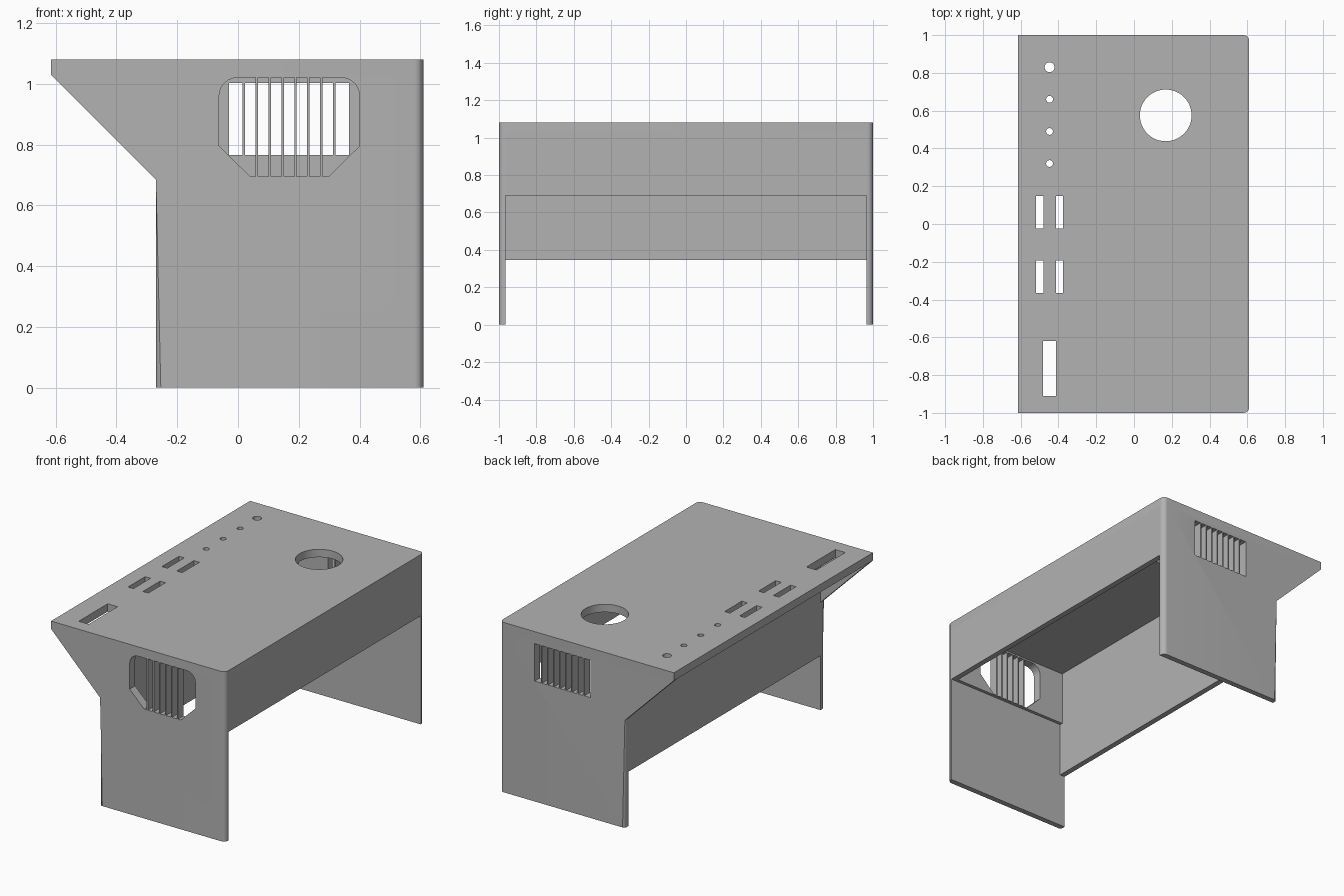
import bpy, bmesh, math

cube = bpy.data.objects.get("Cube")
if cube:
    bpy.data.objects.remove(cube, do_unlink=True)

grey = bpy.data.materials.new("plain_grey")
grey.use_nodes = True
grey.diffuse_color = (0.45, 0.45, 0.45, 1)
grey.node_tree.nodes["Principled BSDF"].inputs["Base Color"].default_value = (0.45, 0.45, 0.45, 1)

TOP, UNDER, WALL = 1.08, 1.03, 0.035
RIGHT, LEFT, LIP = 0.61, -0.27, -0.615
INNER = 1 - WALL


def prism(name, pts, axis, lo, hi, round_edges=None, radius=0.0):
    """Extrude a flat outline along y or z; optionally round chosen edges."""
    place = (lambda p, d: (p[0], d, p[1])) if axis == "y" else (lambda p, d: (p[0], p[1], d))
    bm = bmesh.new()
    a = [bm.verts.new(place(p, lo)) for p in pts]
    b = [bm.verts.new(place(p, hi)) for p in pts]
    bm.faces.new(a)
    bm.faces.new(b[::-1])
    n = len(pts)
    for i in range(n):
        j = (i + 1) % n
        bm.faces.new((a[i], b[i], b[j], a[j]))
    bmesh.ops.recalc_face_normals(bm, faces=bm.faces)
    if round_edges:
        edges = [e for e in bm.edges if round_edges(*[v.co for v in e.verts])]
        bmesh.ops.bevel(bm, geom=edges, offset=radius, segments=6, profile=0.5, affect="EDGES")
    me = bpy.data.meshes.new(name)
    bm.to_mesh(me)
    bm.free()
    me.materials.append(grey)
    ob = bpy.data.objects.new(name, me)
    bpy.context.scene.collection.objects.link(ob)
    return ob


def rect(x0, x1, y0, y1):
    return [(x0, y0), (x1, y0), (x1, y1), (x0, y1)]


def disc(x, y, r, n=48):
    return [(x + r * math.cos(math.tau * i / n), y + r * math.sin(math.tau * i / n)) for i in range(n)]


def cut(targets, cutter):
    """Subtract the cutter from every target, then discard it."""
    cutter.hide_render = True
    for ob in targets:
        mod = ob.modifiers.new("cut", "BOOLEAN")
        mod.operation, mod.solver, mod.object = "DIFFERENCE", "EXACT", cutter
        deps = bpy.context.evaluated_depsgraph_get()
        me = bpy.data.meshes.new_from_object(ob.evaluated_get(deps))
        ob.modifiers.clear()
        ob.data = me
    bpy.data.objects.remove(cutter, do_unlink=True)


parts = []

# Table top with rounded corners on one long side
table_top = prism("table_top", rect(LIP, RIGHT, -1, 1), "z", UNDER, TOP,
                  lambda p, q: abs(p.x - q.x) + abs(p.y - q.y) < 1e-4 and p.x > 0, 0.03)
parts.append(table_top)

# Openings in the top: large round hole, small round holes, slots
holes = [(0.168, 0.575, 0.137), (-0.447, 0.83, 0.026)]
holes += [(-0.447, y, 0.018) for y in (0.66, 0.49, 0.32)]
slots = [rect(x, x + 0.038, y, y + 0.172) for x in (-0.518, -0.413) for y in (-0.025, -0.365)]
slots.append(rect(-0.483, -0.413, -0.91, -0.62))
for outline in [disc(*h) for h in holes] + slots:
    cut([table_top], prism("opening_cutter", outline, "z", 1.0, 1.2))

# End walls with a sloped bracket under the overhang, and inner linings
wall_outline = [(RIGHT, 0), (RIGHT, UNDER), (LIP, UNDER), (LEFT, 0.685), (LEFT, 0)]
ends = {}
for side, s in (("front", -1), ("back", 1)):
    def corner(x):
        return lambda p, q: (abs(p.x - x) + abs(q.x - x) < 1e-4
                             and p.y * s > 0.99 and q.y * s > 0.99)
    lo, hi = sorted((s * INNER, s))
    wall = prism(side + "_wall", wall_outline, "y", lo, hi, corner(RIGHT), 0.03)
    bm = bmesh.new()
    bm.from_mesh(wall.data)
    leg_edge = [e for e in bm.edges if corner(LEFT)(*[v.co for v in e.verts])]
    bmesh.ops.bevel(bm, geom=leg_edge, offset=0.016, segments=5, profile=0.5, affect="EDGES")
    bm.to_mesh(wall.data)
    bm.free()
    lo, hi = sorted((s * INNER, s * (INNER - 0.02)))
    lining = prism(side + "_lining", rect(LEFT + WALL, RIGHT - WALL, 0.69, UNDER), "y", lo, hi)
    ends[side] = [wall, lining]
    parts += [wall, lining]

# Front vent opening: rounded upper corners, chamfered lower corners
vent = [(-0.062, 0.795), (0.04, 0.695), (0.298, 0.695), (0.40, 0.795), (0.40, 1.02), (-0.062, 1.02)]
cut(ends["front"], prism("front_vent_cutter", vent, "y", -1.1, -0.8,
                         lambda p, q: abs(p.z - q.z) < 1e-4 and abs(p.x - q.x) < 1e-4 and p.z > 1, 0.06))
# Back vent opening: plain rectangle
cut(ends["back"], prism("back_vent_cutter", rect(-0.03, 0.365, 0.765, 1.003), "y", 0.8, 1.1))

# Upright vent slats
for side, count, z0, z1, y0, y1 in (("front", 6, 0.695, 1.02, -1, -INNER + 0.02),
                                    ("back", 8, 0.765, 1.003, INNER - 0.02, 1)):
    for i in range(count):
        x = 0.168 + 0.0425 * (i - (count - 1) / 2)
        parts.append(prism(f"{side}_slat_{i + 1}", rect(x - 0.004, x + 0.004, z0, z1), "y", y0, y1))

# Long panels joining the end walls
parts.append(prism("upper_side_panel", rect(RIGHT - WALL, RIGHT, -INNER, INNER), "z", 0.69, UNDER))
parts.append(prism("lower_side_panel", rect(LEFT, LEFT + WALL, -INNER, INNER), "z", 0.345, UNDER))

# Smooth only the rounded corners and holes
bpy.ops.object.select_all(action="DESELECT")
for ob in parts:
    ob.select_set(True)
bpy.context.view_layer.objects.active = table_top
bpy.ops.object.shade_smooth_by_angle(angle=math.radians(30))
